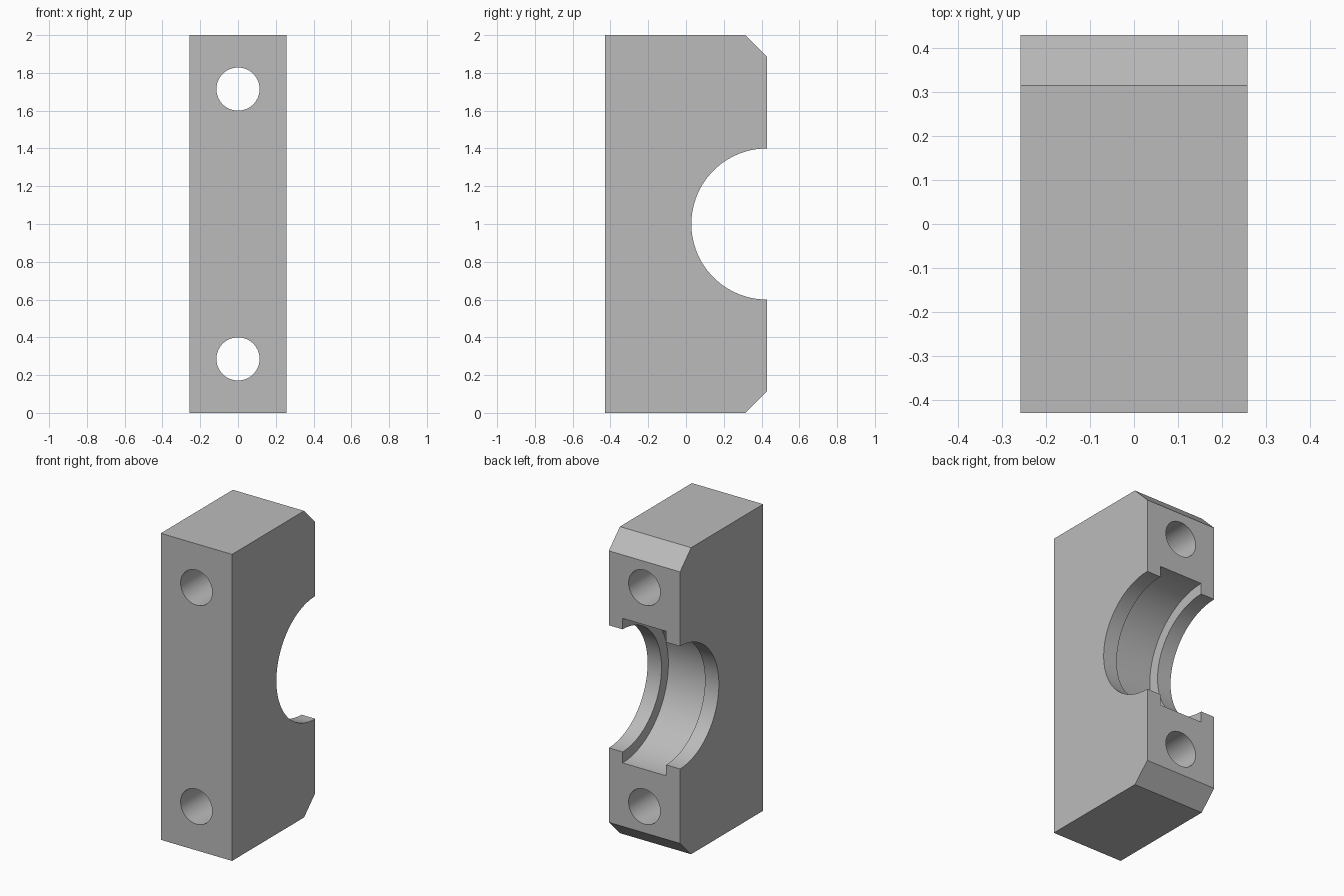
import bpy
import bmesh
from math import pi, radians
from mathutils import Matrix

if "Cube" in bpy.data.objects:
    bpy.data.objects.remove(bpy.data.objects["Cube"], do_unlink=True)

U = 1 / 14                      # design unit: block is 28 units tall
HALF_W, HALF_D, HEIGHT = 3.6 * U, 6 * U, 28 * U
CHAMFER = 1.6 * U

grey = bpy.data.materials.new("plain grey")
grey.use_nodes = True
colour = (0.5, 0.5, 0.5, 1)
grey.diffuse_color = colour
grey.node_tree.nodes["Principled BSDF"].inputs["Base Color"].default_value = colour


def make_object(name, bm):
    bmesh.ops.recalc_face_normals(bm, faces=bm.faces)
    mesh = bpy.data.meshes.new(name)
    bm.to_mesh(mesh)
    bm.free()
    mesh.materials.append(grey)
    obj = bpy.data.objects.new(name, mesh)
    bpy.context.collection.objects.link(obj)
    return obj


def cylinder(name, radius, length, axis, centre, segments):
    bm = bmesh.new()
    matrix = Matrix.Translation(centre) @ Matrix.Rotation(pi / 2, 4, axis)
    bmesh.ops.create_cone(bm, cap_ends=True, segments=segments, radius1=radius,
                          radius2=radius, depth=length, matrix=matrix)
    obj = make_object(name, bm)
    obj.hide_render = True
    return obj


# Block: side profile with chamfered back corners, extruded across the width
profile = [(-HALF_D, 0), (HALF_D - CHAMFER, 0), (HALF_D, CHAMFER),
           (HALF_D, HEIGHT - CHAMFER), (HALF_D - CHAMFER, HEIGHT), (-HALF_D, HEIGHT)]
bm = bmesh.new()
side = bm.faces.new([bm.verts.new((-HALF_W, y, z)) for y, z in profile])
extruded = bmesh.ops.extrude_face_region(bm, geom=[side], use_keep_orig=True)["geom"]
bmesh.ops.translate(bm, vec=(2 * HALF_W, 0, 0),
                    verts=[v for v in extruded if isinstance(v, bmesh.types.BMVert)])
block = make_object("bearing_block", bm)

# Cutters: half-round seat, wider ring groove inside it, two bolt holes
mid = HEIGHT / 2
cutters = [
    cylinder("seat_cutter", 5.6 * U, 1, "Y", (0, HALF_D, mid), 128),
    cylinder("groove_cutter", 6.6 * U, 4.4 * U, "Y", (0, HALF_D, mid), 128),
]
for label, z in (("lower", 4 * U), ("upper", HEIGHT - 4 * U)):
    cutters.append(cylinder(label + "_bolt_hole_cutter", 1.6 * U, 2, "X", (0, 0, z), 64))

bpy.ops.object.select_all(action="DESELECT")
block.select_set(True)
bpy.context.view_layer.objects.active = block
for cutter in cutters:
    cut = block.modifiers.new(cutter.name, "BOOLEAN")
    cut.operation = "DIFFERENCE"
    cut.solver = "EXACT"
    cut.object = cutter
    bpy.ops.object.modifier_apply(modifier=cut.name)
    bpy.data.objects.remove(cutter, do_unlink=True)

bpy.ops.object.shade_smooth_by_angle(angle=radians(30))
